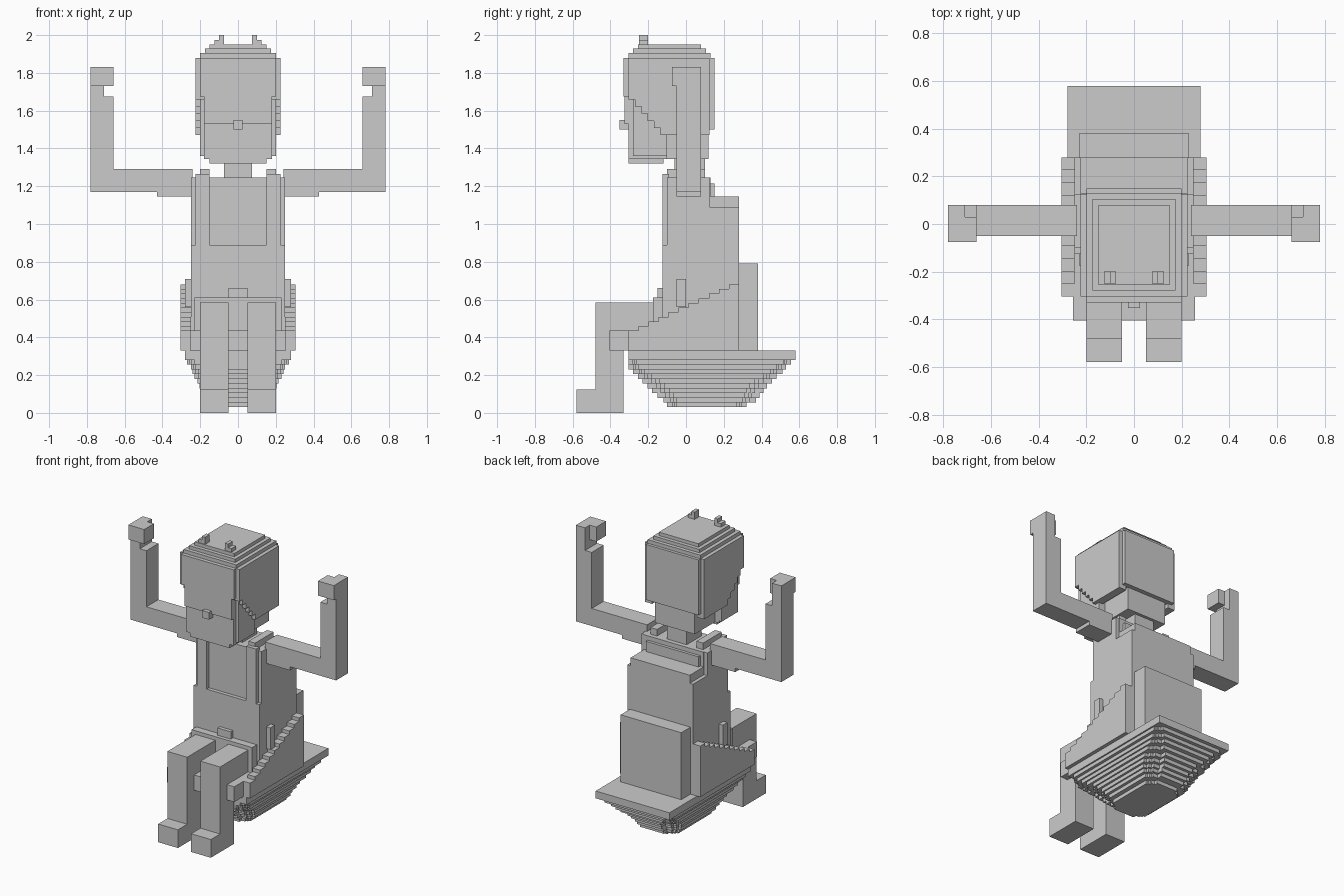
import bpy, bmesh

if "Cube" in bpy.data.objects:
    bpy.data.objects.remove(bpy.data.objects["Cube"])


def build(name, bm):
    bmesh.ops.recalc_face_normals(bm, faces=bm.faces[:])
    me = bpy.data.meshes.new(name)
    bm.to_mesh(me)
    bm.free()
    ob = bpy.data.objects.new(name, me)
    bpy.context.collection.objects.link(ob)
    return ob


def add_prism(bm, pts, a, b, axis, flip=1):
    """Extrude a profile: axis 'x' takes (y, z) points, axis 'z' takes (x, y) points."""
    place = (lambda p, t: (t * flip, p[0], p[1])) if axis == 'x' else (lambda p, t: (p[0] * flip, p[1], t))
    low = [bm.verts.new(place(p, a)) for p in pts]
    top = [bm.verts.new(place(p, b)) for p in pts]
    n = len(pts)
    bm.faces.new(low)
    bm.faces.new(top)
    for i in range(n):
        bm.faces.new((low[i], low[(i + 1) % n], top[(i + 1) % n], top[i]))


def prism(name, pts, a, b, axis, mirror=False):
    bm = bmesh.new()
    for s in ((1, -1) if mirror else (1,)):
        add_prism(bm, pts, a, b, axis, s)
    return build(name, bm)


def box(name, x0, x1, y0, y1, z0, z1, mirror=False):
    return prism(name, [(x0, y0), (x1, y0), (x1, y1), (x0, y1)], z0, z1, 'z', mirror)


def wide(name, hx, y0, y1, z0, z1):
    return box(name, -hx, hx, y0, y1, z0, z1)


def stairs(p, q, n):
    """Stepped line from p to q: each tread is followed by a riser."""
    out = []
    for i in range(n):
        z = p[1] + (q[1] - p[1]) * i / (n - 1)
        out += [(p[0] + (q[0] - p[0]) * i / n, z), (p[0] + (q[0] - p[0]) * (i + 1) / n, z)]
    return out


# Legs: thigh, shin and shoe in one side profile
prism("leg", [(-.58, 0), (-.33, 0), (-.33, .435), (-.1, .435), (-.1, .585),
              (-.48, .585), (-.48, .125), (-.58, .125)], .05, .2, 'x', True)

# Rounded hull: stacked layers (half width, front, back, corner cut), 0.025 high
hull = [(.13, -.10, .32, .05), (.16, -.12, .37, .07), (.18, -.15, .39, .08), (.19, -.18, .41, .09),
        (.205, -.205, .43, .09), (.215, -.23, .455, .09), (.23, -.255, .48, .07), (.24, -.28, .51, .06),
        (.25, -.305, .53, .05), (.27, -.305, .555, .04), (.28, -.305, .58, 0), (.28, -.305, .58, 0)]
bm = bmesh.new()
for i, (h, f, b, c) in enumerate(hull):
    z = .03 + i * .025
    for k in ((0, .25, .5, 1) if c else (0,)):
        x, d = h - c * k, c * (1 - k) if c else 0
        add_prism(bm, [(-x, f + d), (x, f + d), (x, b - d), (-x, b - d)], z, z + .025, 'z')
build("hull", bm)

# Seat walls, front edge and rear box
prism("seat_wall", [(.28, .33), (-.305, .33)] + stairs((-.305, .435), (.28, .68), 11),
      .25, .305, 'x', True)
wide("seat_front", .255, -.405, -.1, .33, .435)
wide("seat_back", .25, .1, .28, .33, 1.09)
wide("seat_back_top", .225, .1, .28, 1.08, 1.145)
wide("rear_box", .23, .27, .38, .33, .79)

# Torso with open jacket
wide("lower_torso", .25, -.125, .13, .4, .89)
wide("upper_torso", .225, -.1, .13, .86, 1.245)
wide("jacket_hem", .225, -.125, -.09, .8, .865)
box("jacket_front", .15, .225, -.125, -.09, .86, 1.265, True)
box("jacket_side", .2, .25, -.1, .125, .89, 1.245, True)
box("shoulder_strap", .15, .2, -.1, .1, 1.2, 1.29, True)
wide("collar", .2, .1, .15, 1.1, 1.215)
wide("belt", .23, -.175, -.1, .435, .61)
wide("buckle", .05, -.15, -.1, .58, .66)
box("side_pouch", .24, .28, -.05, 0, .56, .71, True)

# Raised arms
box("sleeve", .24, .43, -.05, .08, 1.145, 1.29, True)
box("upper_arm", .42, .78, -.05, .08, 1.17, 1.29, True)
box("forearm", .66, .78, -.05, .08, 1.28, 1.675, True)
box("wrist", .71, .78, -.05, .08, 1.67, 1.735, True)
prism("hand", [(.66, -.075), (.78, -.075), (.78, .08), (.71, .08), (.71, .03), (.66, .03)],
      1.73, 1.83, 'z', True)

# Head
wide("neck", .075, -.06, .1, 1.2, 1.36)
wide("jaw", .18, -.305, -.1, 1.345, 1.7)
wide("chin", .15, -.305, -.12, 1.32, 1.35)
wide("skull", .15, -.15, .12, 1.345, 1.7)
box("cheek", .17, .2, -.28, -.1, 1.36, 1.7, True)
wide("face", .18, -.325, -.28, 1.53, 1.675)
wide("nose", .025, -.352, -.28, 1.5, 1.55)

# Hair with stepped sides and crown
prism("side_hair", [(.125, 1.88), (-.305, 1.88)] + stairs((-.305, 1.66), (-.1, 1.47), 6)
      + [(.125, 1.47)], .17, .225, 'x', True)
wide("fringe", .2, -.33, -.25, 1.675, 1.88)
wide("hair", .2, -.3, .125, 1.66, 1.88)
wide("back_hair", .2, .0, .15, 1.5, 1.88)
for i, (h, f, b) in enumerate([(.2, -.305, .13), (.175, -.28, .105), (.15, -.255, .08)]):
    wide("crown_layer", h, f, b, 1.87, 1.905 + i * .023)
box("tuft", .075, .1, -.25, -.2, 1.94, 2.0, True)
box("tuft_side", .1, .125, -.25, -.2, 1.92, 1.975, True)
